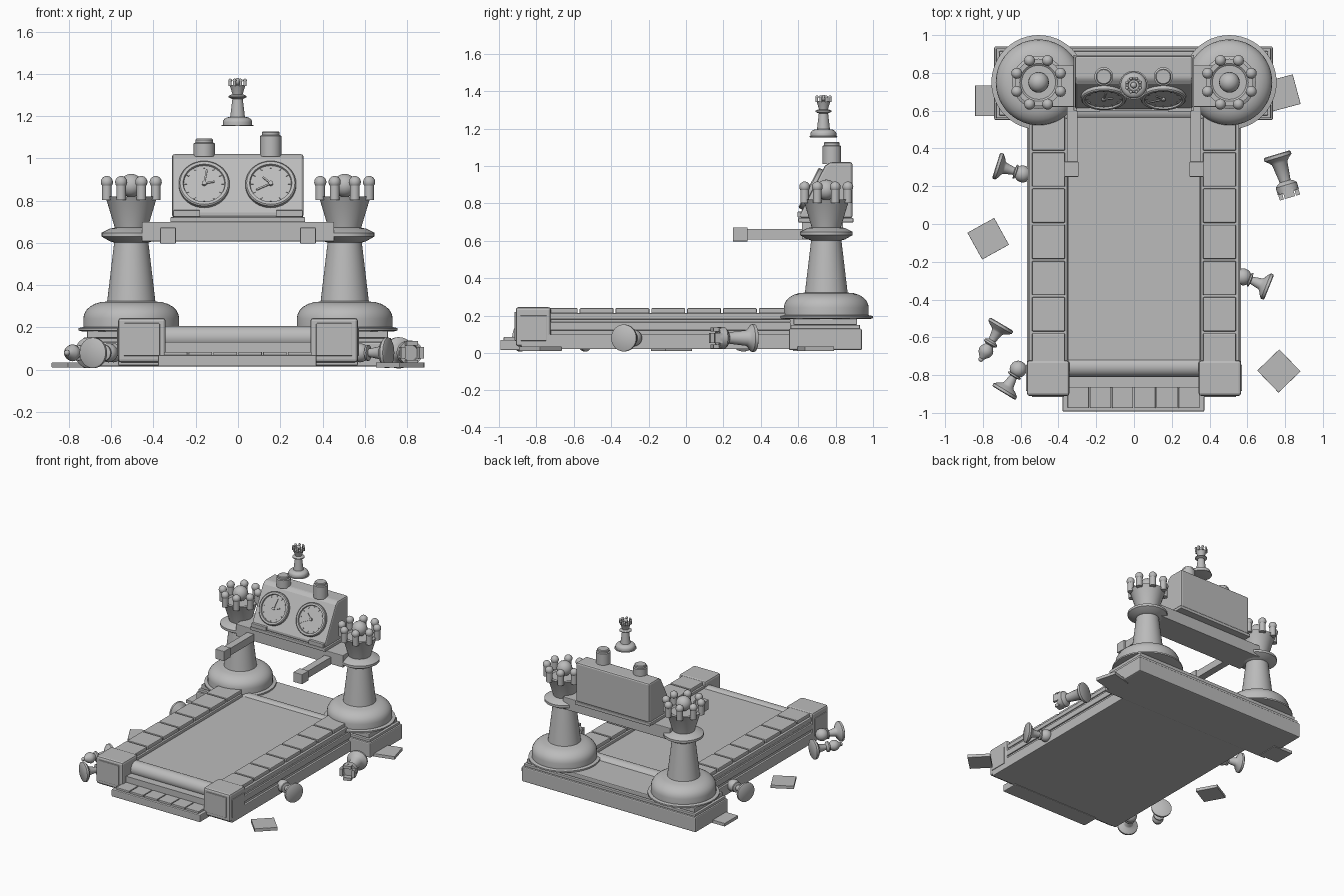
import bpy, bmesh, math
from mathutils import Matrix, Vector

if "Cube" in bpy.data.objects:
    bpy.data.objects.remove(bpy.data.objects["Cube"])

grey = bpy.data.materials.new("plain_grey")
grey.diffuse_color = (0.5, 0.5, 0.5, 1)
grey.use_nodes = True
grey.node_tree.nodes["Principled BSDF"].inputs["Base Color"].default_value = grey.diffuse_color


def finish(bm, name, smooth=True, bevel=0, mat=None):
    bmesh.ops.recalc_face_normals(bm, faces=bm.faces[:])
    me = bpy.data.meshes.new(name)
    bm.to_mesh(me)
    bm.free()
    me.materials.append(grey)
    ob = bpy.data.objects.new(name, me)
    bpy.context.collection.objects.link(ob)
    if mat is not None:
        ob.matrix_world = mat
    if bevel:
        b = ob.modifiers.new("bevel", "BEVEL")
        b.width, b.segments, b.limit_method = bevel, 2, 'ANGLE'
    if smooth:
        bpy.ops.object.select_all(action='DESELECT')
        ob.select_set(True)
        bpy.context.view_layer.objects.active = ob
        bpy.ops.object.shade_smooth_by_angle(angle=math.radians(35))
    return ob


def add_box(bm, x0, x1, y0, y1, z0, z1, rot=None):
    m = Matrix.Translation(((x0 + x1) / 2, (y0 + y1) / 2, (z0 + z1) / 2)) @ Matrix.Diagonal((x1 - x0, y1 - y0, z1 - z0, 1))
    bmesh.ops.create_cube(bm, size=1, matrix=(rot @ m) if rot else m)


def box(name, x0, x1, y0, y1, z0, z1, bevel=0, mat=None):
    bm = bmesh.new()
    add_box(bm, x0, x1, y0, y1, z0, z1)
    return finish(bm, name, False, bevel, mat)


def add_lathe(bm, prof, n=40):
    # revolve (radius, height) points about z, closing both ends
    rings = [[bm.verts.new((r * math.cos(2 * math.pi * i / n), r * math.sin(2 * math.pi * i / n), z))
              for i in range(n)] for r, z in prof]
    for a, b in zip(rings, rings[1:]):
        for i in range(n):
            bm.faces.new((a[i], a[(i + 1) % n], b[(i + 1) % n], b[i]))
    bm.faces.new(rings[0])
    bm.faces.new(rings[-1])


def add_ball(bm, r, loc, n=20):
    bmesh.ops.create_uvsphere(bm, u_segments=n, v_segments=n // 2, radius=r, matrix=Matrix.Translation(loc))


def lathe(name, prof, mat):
    bm = bmesh.new()
    add_lathe(bm, prof)
    return finish(bm, name, mat=mat)


# crowned towers and the small floating copy
def tower(name, mat):
    bm = bmesh.new()
    dome = [(0.12 + 0.107 * math.cos(a), 0.06 + 0.08 * math.sin(a)) for a in [i * math.pi / 12 for i in range(7)]]
    add_lathe(bm, [(0.235, 0), (0.25, 0.004), (0.25, 0.015), (0.227, 0.02)] + dome +
              [(0.114, 0.142), (0.081, 0.42), (0.1, 0.425), (0.14, 0.448), (0.14, 0.466), (0.1, 0.486), (0.078, 0.49),
               (0.12, 0.63), (0.125, 0.638), (0.1, 0.638), (0.09, 0.63)], 48)
    for i in range(8):
        a = math.pi / 8 + i * math.pi / 4
        p = Vector((0.125 * math.cos(a), 0.125 * math.sin(a), 0))
        bmesh.ops.create_cone(bm, cap_ends=True, segments=16, radius1=0.023, radius2=0.023, depth=0.09,
                              matrix=Matrix.Translation(p + Vector((0, 0, 0.665))))
        add_ball(bm, 0.029, p + Vector((0, 0, 0.706)), 16)
    add_ball(bm, 0.055, (0, 0, 0.69))
    finish(bm, name, mat=mat)


for s, side in ((-1, "left"), (1, "right")):
    tower(side + "_tower", Matrix.Translation((s * 0.505, 0.75, 0.182)))
tower("floating_crown_piece", Matrix.Translation((-0.002, 0.735, 1.153)) @ Matrix.Scale(0.305, 4))

# back plinth and main deck
box("back_plinth", -0.74, 0.735, 0.55, 0.94, 0.015, 0.13, 0.008)
box("plinth_step", -0.73, 0.725, 0.56, 0.93, 0.13, 0.15, 0.004)
box("plinth_cap", -0.715, 0.71, 0.575, 0.915, 0.15, 0.184, 0.006)
box("deck_slab", -0.36, 0.36, -0.865, 0.56, 0.02, 0.13)
box("belt", -0.35, 0.35, -0.75, 0.6, 0.12, 0.195)
for y, nm in ((-0.755, "front_roller"), (0.6, "back_roller")):
    lathe(nm, [(0.055, -0.35), (0.055, 0.35)], Matrix.Translation((0, y, 0.153)) @ Matrix.Rotation(math.pi / 2, 4, 'Y'))

# side rails, corner blocks, arms
for s, side in ((-1, "left"), (1, "right")):
    def sbox(nm, a, b, *r, bevel=0):
        x0, x1 = sorted((s * a, s * b))
        box(side + "_" + nm, x0, x1, *r, bevel)
    sbox("rail_base", 0.345, 0.567, -0.88, 0.56, 0.02, 0.1, bevel=0.005)
    sbox("rail_groove", 0.35, 0.552, -0.88, 0.56, 0.1, 0.12)
    sbox("rail_middle", 0.35, 0.562, -0.88, 0.56, 0.12, 0.165, bevel=0.005)
    sbox("rail_neck", 0.35, 0.55, -0.88, 0.56, 0.165, 0.18)
    sbox("rail_top", 0.352, 0.557, -0.88, 0.56, 0.18, 0.213, bevel=0.005)
    for i in range(7):
        y = -0.765 + i * 0.1915
        sbox("rail_tile", 0.365, 0.54, y + 0.005, y + 0.186, 0.21, 0.24, bevel=0.006)
    sbox("corner_block", 0.342, 0.567, -0.91, -0.722, 0.035, 0.245, bevel=0.014)
    sbox("corner_front_panel", 0.37, 0.54, -0.917, -0.905, 0.065, 0.22, bevel=0.004)
    sbox("corner_side_panel", 0.56, 0.572, -0.885, -0.745, 0.065, 0.2, bevel=0.004)
    sbox("arm", 0.3, 0.355, 0.3, 0.7, 0.607, 0.662)
    sbox("arm_grip", 0.294, 0.368, 0.25, 0.33, 0.597, 0.672, bevel=0.003)
    sbox("clock_foot", 0.18, 0.305, 0.596, 0.65, 0.725, 0.755, bevel=0.003)

# front step with keys
box("front_step", -0.378, 0.372, -0.993, -0.86, 0.015, 0.07, 0.006)
for i in range(6):
    x = -0.354 + i * 0.1175
    box("step_key", x + 0.003, x + 0.1145, -0.975, -0.865, 0.065, 0.085, 0.003)

# crossbeam and clock
box("crossbeam", -0.455, 0.455, 0.62, 0.84, 0.607, 0.7, 0.004)
box("clock_base", -0.32, 0.318, 0.6, 0.895, 0.698, 0.722, 0.004)
bm = bmesh.new()
prof = [(0.61, 0.72), (0.61, 0.745), (0.742, 1.0), (0.77, 1.02), (0.89, 1.02), (0.89, 0.72)]
f = bm.faces.new([bm.verts.new((-0.312, y, z)) for y, z in prof])
ext = bmesh.ops.extrude_face_region(bm, geom=[f])
bmesh.ops.translate(bm, vec=(0.622, 0, 0), verts=[v for v in ext['geom'] if isinstance(v, bmesh.types.BMVert)])
finish(bm, "clock_body", False, 0.012)

tilt = Matrix.Rotation(math.radians(62.6), 4, 'X')
for x, top, ang in ((-0.16, 1.093, 0.2), (0.155, 1.128, 2.4)):
    m = Matrix.Translation((x, 0.676, 0.873)) @ tilt
    lathe("dial", [(0.12, -0.01), (0.12, 0.018), (0.114, 0.024), (0.1, 0.024), (0.097, 0.014), (0.01, 0.014)], m)
    bm = bmesh.new()
    add_lathe(bm, [(0.011, 0.012), (0.011, 0.026)], 16)
    for a, l in ((ang, 0.05), (ang + 1.2, 0.075)):
        add_box(bm, 0, l, -0.004, 0.004, 0.016, 0.022, Matrix.Rotation(a, 4, 'Z'))
    for i in range(12):
        add_box(bm, 0.082, 0.094, -0.003, 0.003, 0.012, 0.018, Matrix.Rotation(i * math.pi / 6, 4, 'Z'))
    finish(bm, "dial_hands", mat=m)
    lathe("clock_button", [(0.05, 1.01), (0.05, top - 0.022), (0.042, top - 0.018), (0.042, top - 0.005), (0.037, top)],
          Matrix.Translation((x, 0.78, 0)))


# fallen pieces: base centre and direction of the head on the ground plane
def lying(x, y, dx, dy, z=0.08):
    return Matrix.Translation((x, y, z)) @ Vector((dx, dy, 0)).to_track_quat('Z', 'Y').to_matrix().to_4x4()


STEM = [(0.066, 0), (0.072, 0.004), (0.072, 0.018), (0.055, 0.032), (0.036, 0.042), (0.03, 0.05), (0.02, 0.1)]
for x, y, dx, dy in ((-0.73, 0.31, 25, -8), (0.715, -0.335, -25, 10), (-0.69, -0.895, 14, 23)):
    bm = bmesh.new()
    add_lathe(bm, STEM + [(0.038, 0.104), (0.038, 0.112), (0.018, 0.118)], 32)
    add_ball(bm, 0.045, (0, 0, 0.148), 24)
    finish(bm, "fallen_pawn", mat=lying(x, y, dx, dy))

bm = bmesh.new()
add_lathe(bm, STEM + [(0.038, 0.112), (0.038, 0.122), (0.022, 0.13), (0.036, 0.15), (0.04, 0.165), (0.034, 0.185),
                      (0.012, 0.212)], 32)
add_ball(bm, 0.014, (0, 0, 0.216), 12)
finish(bm, "fallen_bishop", mat=lying(-0.7, -0.53, -20, -34))

bm = bmesh.new()
add_lathe(bm, [(0.066, 0), (0.074, 0.004), (0.074, 0.02), (0.055, 0.035), (0.042, 0.05), (0.03, 0.15), (0.045, 0.158),
               (0.058, 0.17), (0.058, 0.21), (0.04, 0.21), (0.038, 0.2)], 32)
for i in range(4):
    add_box(bm, 0.034, 0.056, -0.028, 0.028, 0.2, 0.24, Matrix.Rotation(i * math.pi / 2, 4, 'Z'))
finish(bm, "fallen_rook", mat=lying(0.757, 0.37, 12, -40))

# loose board tiles on the floor
for x, y, a in ((-0.76, 0.652, 0), (0.783, 0.693, 15), (-0.772, -0.078, 29), (0.767, -0.778, 44)):
    box("loose_tile", -0.081, 0.081, -0.081, 0.081, 0, 0.024, 0.002,
        Matrix.Translation((x, y, 0.01)) @ Matrix.Rotation(math.radians(a), 4, 'Z'))
